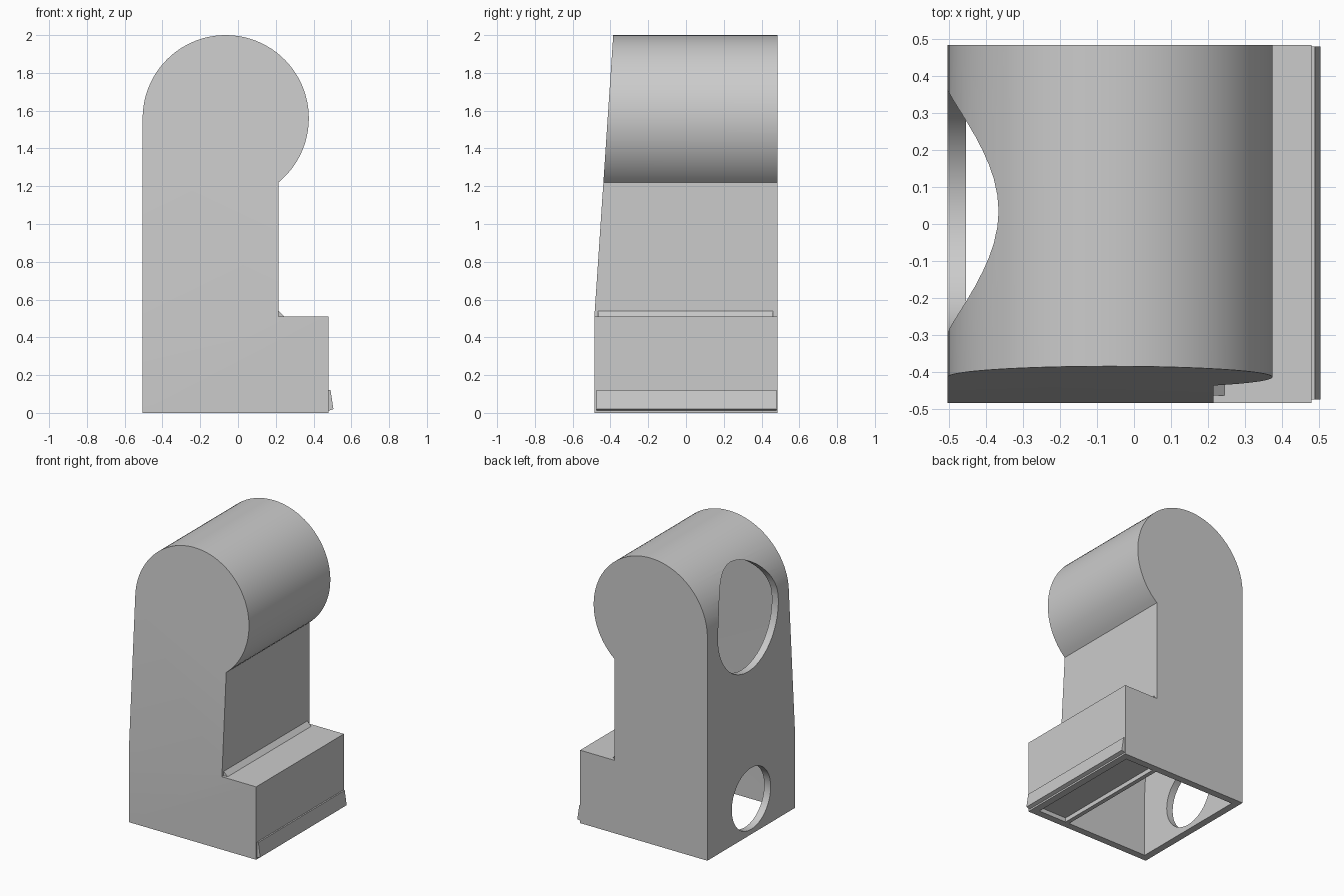
import bpy, bmesh
from math import sin, cos, acos, asin, pi, radians

if "Cube" in bpy.data.objects:
    bpy.data.objects.remove(bpy.data.objects["Cube"])

CX, CZ, R = -0.065, 1.56, 0.44      # round head centre and radius


def finish(name, bm):
    bmesh.ops.recalc_face_normals(bm, faces=bm.faces)
    me = bpy.data.meshes.new(name)
    bm.to_mesh(me)
    bm.free()
    ob = bpy.data.objects.new(name, me)
    bpy.context.collection.objects.link(ob)
    return ob


def body(name, inset, bottom):
    """Booted profile with a round head; the front leans back above the toe."""
    t = inset
    left, neck, toe, step, r = -0.505 + t, 0.215 - t, 0.48 - t, 0.51 - t, R - t
    a0 = -acos((neck - CX) / r)
    n = 56
    arc = [(CX + r * cos(a0 + (pi - a0) * i / n), CZ + r * sin(a0 + (pi - a0) * i / n))
           for i in range(n + 1)]
    pts = [(left, bottom), (toe, bottom), (toe, step), (neck, step)] + arc + [(left, step)]
    lower = [0, 1, 2, 3, len(pts) - 1]
    upper = list(range(3, len(pts)))
    bm = bmesh.new()
    front = [bm.verts.new((x, -0.485 + t + max(0, z - step) * 0.067, z)) for x, z in pts]
    back = [bm.verts.new((x, 0.485 - t, z)) for x, z in pts]
    for side in (front, back):
        for ids in (lower, upper):
            bm.faces.new([side[i] for i in ids])
    for i in range(len(pts)):
        j = (i + 1) % len(pts)
        bm.faces.new((front[i], front[j], back[j], back[i]))
    return finish(name, bm)


def prism(name, pts, axis, lo, hi):
    """Extrude a closed 2D outline along x or y."""
    bm = bmesh.new()
    rings = []
    for d in (lo, hi):
        rings.append([bm.verts.new((d, a, b) if axis == 'x' else (a, d, b)) for a, b in pts])
        bm.faces.new(rings[-1])
    n = len(pts)
    for i in range(n):
        j = (i + 1) % n
        bm.faces.new((rings[0][i], rings[0][j], rings[1][j], rings[1][i]))
    return finish(name, bm)


def ellipse(cy, cz, ry, rz, n=48):
    return [(cy + ry * cos(2 * pi * i / n), cz + rz * sin(2 * pi * i / n)) for i in range(n)]


# hollow shell, open underneath, with two holes in the left wall
shell = body("shell", 0, 0)
cutters = [body("cavity_cutter", 0.05, -0.1),
           prism("upper_hole_cutter", ellipse(0.035, 1.515, 0.335, 0.365), 'x', -0.7, -0.2),
           prism("lower_hole_cutter", ellipse(0, 0.25, 0.215, 0.215), 'x', -0.7, -0.4)]
bpy.context.view_layer.objects.active = shell
for c in cutters:
    c.hide_render = True
    m = shell.modifiers.new(c.name, 'BOOLEAN')
    m.operation, m.solver, m.object = 'DIFFERENCE', 'EXACT', c
    bpy.ops.object.modifier_apply(modifier=m.name)
for c in cutters:
    bpy.data.objects.remove(c)
bpy.ops.object.select_all(action='DESELECT')
shell.select_set(True)
bpy.ops.object.shade_smooth_by_angle(angle=radians(20))

# ridge in the step corner and flared lip at the toe
prism("step_ridge", [(0.21, 0.505), (0.25, 0.505), (0.215, 0.54)], 'y', -0.465, 0.46)
prism("toe_lip", [(0.475, 0.01), (0.505, 0.02), (0.49, 0.12), (0.475, 0.12)], 'y', -0.475, 0.48)

# recessed toe floor with its inner bar
prism("toe_floor", [(0.2, 0.03), (0.435, 0.03), (0.435, 0.06), (0.2, 0.06)], 'y', -0.44, 0.44)
prism("floor_bar", [(0.18, 0.0), (0.21, 0.0), (0.21, 0.06), (0.18, 0.06)], 'y', -0.44, 0.44)
